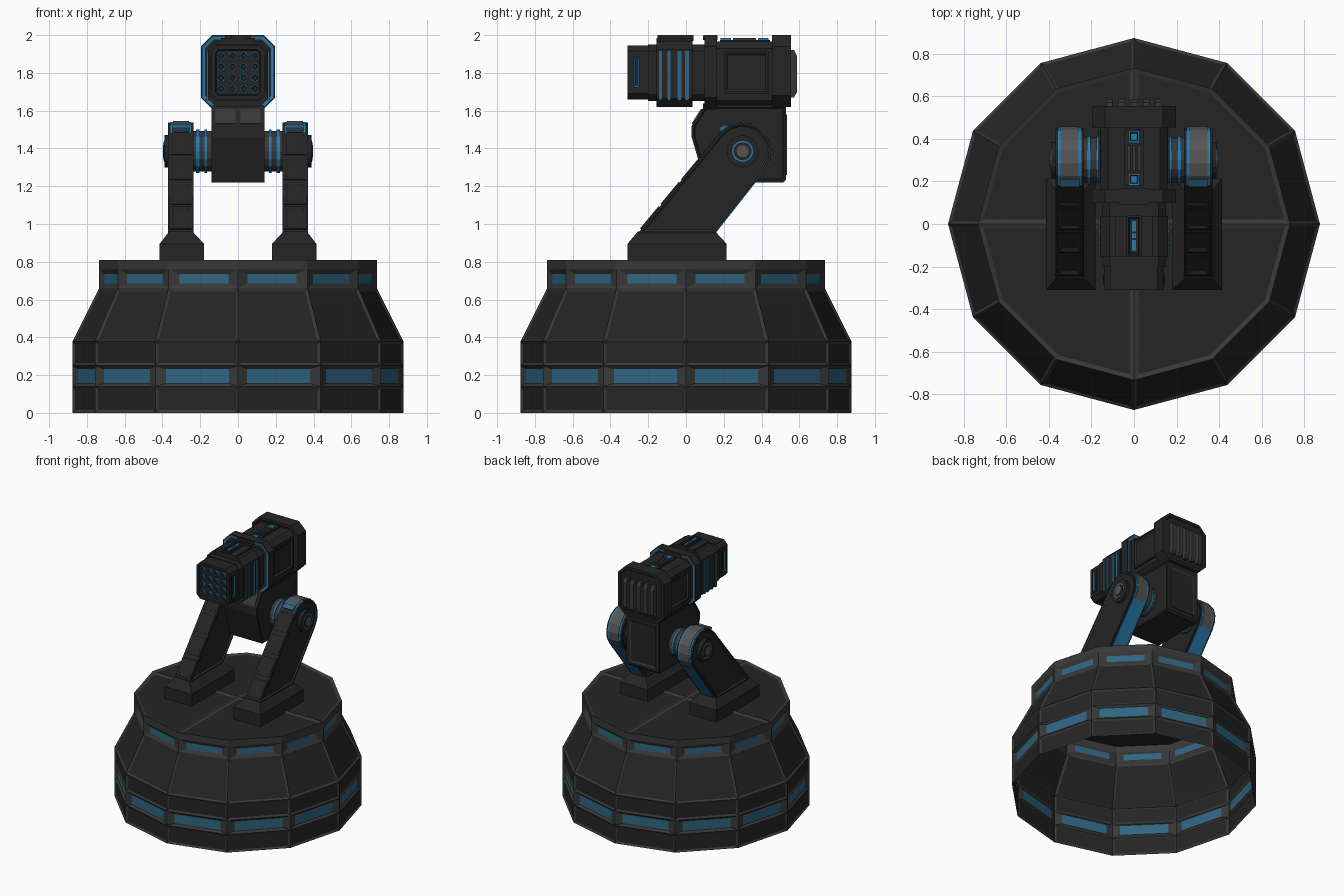
import bpy, bmesh
from math import sin, cos, pi, radians
from mathutils import Matrix

if "Cube" in bpy.data.objects:
    bpy.data.objects.remove(bpy.data.objects["Cube"])


def mat(name, c):
    m = bpy.data.materials.new(name)
    m.diffuse_color = (*c, 1)
    m.use_nodes = True
    m.node_tree.nodes["Principled BSDF"].inputs["Base Color"].default_value = m.diffuse_color
    return m


DARK = mat("dark_metal", (0.018, 0.018, 0.018))
GREY = mat("rib_metal", (0.04, 0.04, 0.04))
LITE = mat("light_metal", (0.09, 0.09, 0.09))
BLUE = mat("blue_glass", (0.03, 0.13, 0.22))
GLOW = mat("blue_trim", (0.02, 0.2, 0.42))


def finish(name, bm, mats, mirror=False):
    me = bpy.data.meshes.new(name)
    bm.to_mesh(me)
    bm.free()
    for m in mats:
        me.materials.append(m)
    ob = bpy.data.objects.new(name, me)
    bpy.context.collection.objects.link(ob)
    if mirror:
        ob.modifiers.new("mirror", 'MIRROR')
    return ob


def inset(bm, faces, t, d, m):
    bmesh.ops.inset_individual(bm, faces=faces, thickness=t, depth=d, use_even_offset=True)
    for f in faces:
        f.material_index = m


def add_prism(bm, pts, axis, lo, hi, caps=(), xf=None):
    """Extrude a 2D profile along an axis; caps are (inset, depth, material) steps."""
    put = {'x': lambda a, b, t: (t, a, b), 'y': lambda a, b, t: (a, t, b),
           'z': lambda a, b, t: (a, b, t)}[axis]
    r = [[bm.verts.new(put(a, b, t)) for a, b in pts] for t in (lo, hi)]
    n = len(pts)
    ends = [bm.faces.new(q) for q in r]
    sides = [bm.faces.new((r[0][i], r[0][(i + 1) % n], r[1][(i + 1) % n], r[1][i])) for i in range(n)]
    bmesh.ops.recalc_face_normals(bm, faces=ends + sides)
    if xf:
        bmesh.ops.transform(bm, matrix=xf, verts=r[0] + r[1])
    bm.normal_update()
    for t, d, m in caps:
        inset(bm, ends, t, d, m)


def prism(name, pts, axis, lo, hi, mats=(DARK,), caps=(), mirror=False, xf=None):
    bm = bmesh.new()
    add_prism(bm, pts, axis, lo, hi, caps, xf)
    return finish(name, bm, mats, mirror)


def rect(a0, a1, b0, b1):
    return [(a0, b0), (a1, b0), (a1, b1), (a0, b1)]


def octo(h, z0, z1, c):
    return [(-h + c, z0), (h - c, z0), (h, z0 + c), (h, z1 - c),
            (h - c, z1), (-h + c, z1), (-h, z1 - c), (-h, z0 + c)]


def circle(a, b, r, n=16):
    return [(a + r * cos(2 * pi * i / n), b + r * sin(2 * pi * i / n)) for i in range(n)]


# twelve-sided base shell, open underneath, with recessed panels and windows
bm = bmesh.new()
levels = [(.875, 0), (.875, .14), (.875, .25), (.875, .38), (.735, .66), (.735, .76), (.735, .81)]
rings = [[bm.verts.new((r * cos(i * pi / 6), r * sin(i * pi / 6), z)) for i in range(12)] for r, z in levels]
bands = [[bm.faces.new((a[i], a[(i + 1) % 12], b[(i + 1) % 12], b[i])) for i in range(12)]
         for a, b in zip(rings, rings[1:])]
hub = bm.verts.new((0, 0, .81))
deck = [bm.faces.new([hub] + [rings[-1][(3 * q + k) % 12] for k in range(4)]) for q in range(4)]
bm.normal_update()
for k in (0, 2, 3):
    inset(bm, bands[k], .014, -.008, 1)
inset(bm, deck, .022, -.008, 1)
for k, t in ((1, .016), (4, .026)):
    inset(bm, bands[k], t, -.014, 2)
    for f in bands[k]:
        c = f.calc_center_median()
        for v in f.verts:
            v.co.x = c.x + (v.co.x - c.x) * .82
            v.co.y = c.y + (v.co.y - c.y) * .82
finish("base_shell", bm, (GREY, DARK, BLUE))

# tapered feet
bm = bmesh.new()
add_prism(bm, rect(.18, .415, -.31, .215), 'z', .8, .895)
add_prism(bm, rect(.18, .415, -.31, .215), 'z', .895, .96)
for v in bm.verts:
    if v.co.z > .95:
        v.co.x = .24 if v.co.x < .3 else .365
        v.co.y = -.255 if v.co.y < 0 else .155
finish("foot", bm, (DARK,), True)

# leaning arms with rounded tops
PY, PZ, TILT = .3, 1.385, radians(39.8)


def arc(r):
    return [(PY + r * cos(a), PZ + r * sin(a)) for a in [-TILT + pi * i / 8 for i in range(9)]]


prism("arm", arc(.153) + [(-.255, .95), (.15, .95)], 'x', .235, .37, (DARK, GREY),
      [(.012, 0, 1), (.008, -.008, 0)], True)
prism("arm_blue_edge", arc(.156) + [(PY, PZ), (.15, .95), (.156, .95)], 'x', .248, .357, (GLOW,), mirror=True)
prism("arm_top_cap", arc(.16) + [(PY, PZ)], 'x', .26, .345, (LITE,), mirror=True)

# framed blue lights up the front of each arm
bm = bmesh.new()
for i in range(4):
    z = 1.03 + .13 * i
    xf = Matrix.Translation((.302, -.255 + (z - .95) * .833, z)) @ Matrix.Rotation(-TILT, 4, 'X')
    add_prism(bm, rect(-.06, .06, -.076, .076), 'y', -.008, .02, [(.012, 0, 0), (.012, -.008, 1)], xf)
finish("arm_lights", bm, (DARK, BLUE), True)
xf = Matrix.Translation((.302, .197, 1.508)) @ Matrix.Rotation(-TILT - .35, 4, 'X')
prism("arm_top_light", rect(-.045, .045, -.02, .02), 'y', -.012, .02, (BLUE,), mirror=True, xf=xf)

# pivot axle and hub discs
for name, r, lo, hi, m in (("axle", .108, .13, .24, GREY), ("axle_ring_inner", .114, .165, .177, GLOW),
                           ("axle_ring_outer", .114, .205, .222, GLOW), ("hub_disc", .085, .36, .388, DARK),
                           ("hub_blue_ring", .056, .38, .392, GLOW), ("hub_spacer", .048, .38, .394, DARK),
                           ("hub_bolt", .032, .38, .398, LITE)):
    prism(name, circle(PY, PZ, r), 'x', lo, hi, (m,), mirror=True)

# yoke block between the arms
prism("yoke", [(.1, 1.63), (.03, 1.52), (.03, 1.46), (.1, 1.22), (.515, 1.22), (.53, 1.235), (.53, 1.63)],
      'x', -.14, .14, (DARK,), [(.012, 0, 0), (.006, -.006, 0)])
prism("yoke_front_plate", [(.09, 1.61), (.08, 1.61), (.03, 1.532), (.04, 1.526)], 'x', .012, .12, (GREY,), mirror=True)
prism("yoke_back_plate", rect(-.11, .11, 1.26, 1.58), 'y', .52, .536, (GREY, DARK), [(.01, -.004, 1)])

# launcher body sections
prism("muzzle", octo(.14, 1.66, 1.945, .03), 'y', -.31, -.19, (DARK,), [(.02, 0, 0), (.006, -.012, 0)])
prism("front_body", octo(.15, 1.65, 1.95, .035), 'y', -.2, .11)
prism("front_collar", octo(.16, 1.62, 1.97, .045), 'y', -.155, .035)
prism("front_flange", octo(.197, 1.61, 2.0, .06), 'y', .098, .164, (DARK, GLOW),
      [(.008, 0, 1), (.014, -.003, 0)])
prism("rear_body", octo(.157, 1.62, 1.965, .035), 'y', .16, .53)
prism("rear_flange", octo(.197, 1.62, 2.0, .06), 'y', .455, .555, (DARK,), [(.02, 0, 0), (.006, -.006, 0)])

# front trim bars on the flange
bm = bmesh.new()
for z in (1.625, 1.985):
    add_prism(bm, rect(-.07, .07, z - .012, z + .012), 'y', .09, .168)
finish("flange_clips", bm, (DARK,))

# four by four launch tubes
bm = bmesh.new()
for i in range(4):
    for j in range(4):
        add_prism(bm, circle(-.09 + .06 * i, 1.715 + .0585 * j, .022, 12), 'y', -.309, -.29,
                  [(.006, 0, 1), (.003, -.012, 1)])
finish("launch_tubes", bm, (GLOW, DARK))

# side details: muzzle slot, blue stripes, rear panel
prism("muzzle_side_slot", rect(-.287, -.238, 1.715, 1.89), 'x', .13, .146, (DARK, GLOW),
      [(.01, 0, 1), (.008, -.006, 0)], True)
bm = bmesh.new()
for y, w in ((-.135, .014), (-.09, .014), (-.035, .022), (.005, .022)):
    add_prism(bm, rect(y - w / 2, y + w / 2, 1.655, 1.915), 'x', .15, .166)
finish("side_stripes", bm, (BLUE,), True)
prism("rear_side_panel", rect(.2, .44, 1.69, 1.915), 'x', .15, .168, (DARK, GREY),
      [(.012, 0, 1), (.008, -.008, 0)], True)

# top details: front plate with lights, rear vent box with lamps
prism("top_front_plate", rect(-.09, .09, -.155, .035), 'z', 1.96, 1.985)
prism("top_light_box", rect(-.036, .036, -.15, .04), 'z', 1.97, 2.0, (DARK,), [(.01, 0, 0), (.004, -.008, 0)])
bm = bmesh.new()
for y, h in ((-.1, .025), (-.055, .01), (-.01, .025)):
    add_prism(bm, rect(-.009, .009, y - h, y + h), 'z', 1.98, 1.997)
finish("top_lights", bm, (GLOW,))
prism("top_vent_box", rect(-.045, .045, .18, .445), 'z', 1.95, 1.975)
bm = bmesh.new()
for x in (-.024, 0, .024):
    add_prism(bm, rect(x - .008, x + .008, .25, .37), 'z', 1.97, 1.985)
finish("top_vent_ribs", bm, (GREY,))
bm = bmesh.new()
for y in (.21, .41):
    add_prism(bm, rect(-.027, .027, y - .028, y + .028), 'z', 1.97, 1.984, [(.008, 0, 1), (.004, -.004, 0)])
finish("top_lamps", bm, (GLOW, DARK))

# vertical cooling bars on the back
bm = bmesh.new()
for i in range(5):
    x = -.116 + .058 * i
    add_prism(bm, [(.545, 1.67), (.572, 1.67), (.588, 1.7), (.588, 1.89), (.572, 1.92), (.545, 1.92)],
              'x', x - .016, x + .016)
finish("back_cooling_bars", bm, (GREY,))
